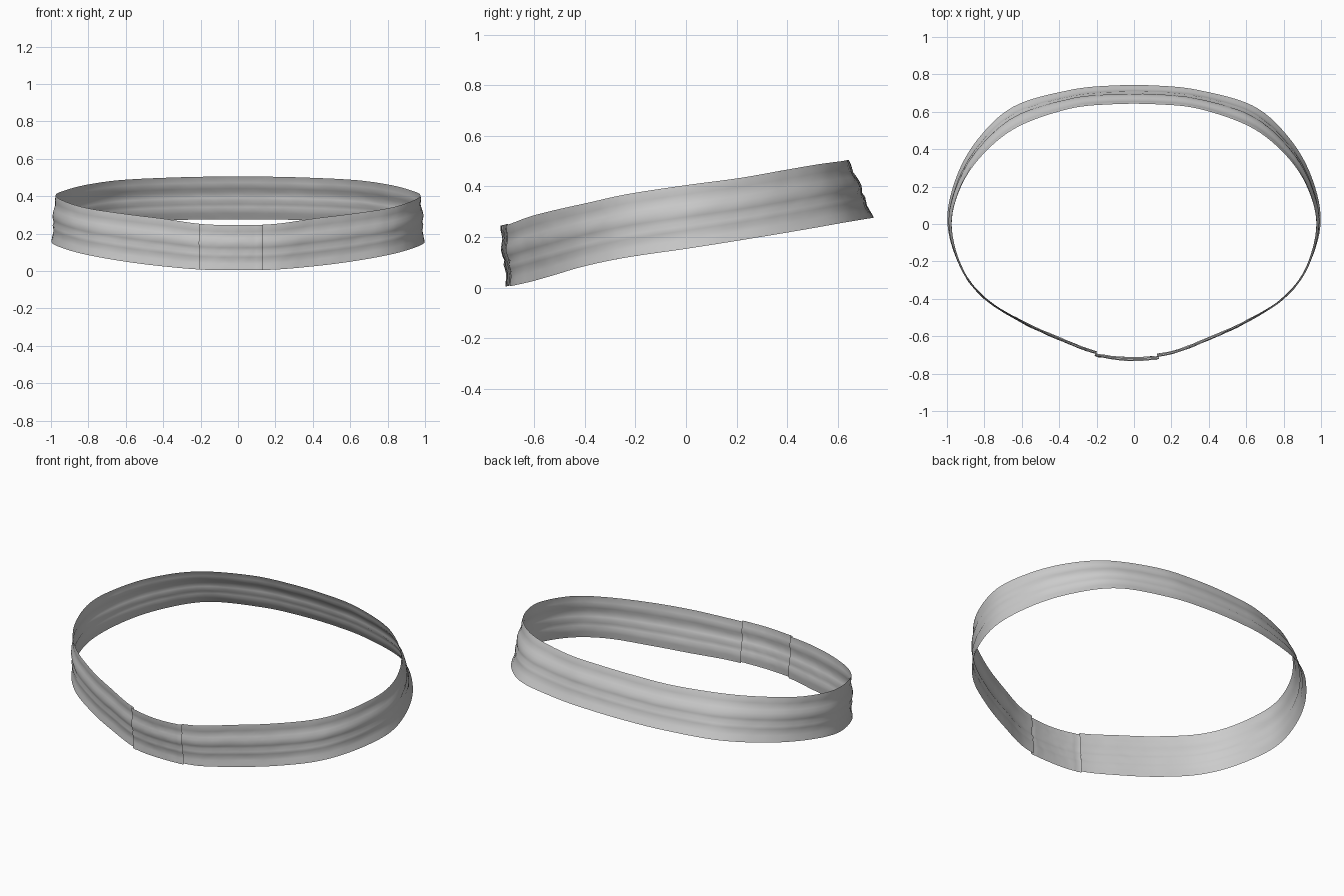
import bpy
import math
import random
from mathutils import Vector

random.seed(4)
if "Cube" in bpy.data.objects:
    bpy.data.objects.remove(bpy.data.objects["Cube"], do_unlink=True)

# One grey cloth colour
cloth = bpy.data.materials.new("grey cloth")
cloth.use_nodes = True
GREY = (0.6, 0.6, 0.6, 1)
cloth.diffuse_color = GREY
cloth.node_tree.nodes["Principled BSDF"].inputs["Base Color"].default_value = GREY

# Left half of the band, front centre to back: top edge, then bottom edge
HALF = [
    ((0, -.722, .245), (0, -.702, .005)),
    ((.2, -.695, .252), (.2, -.683, .008)),
    ((.4, -.62, .28), (.4, -.608, .025)),
    ((.6, -.525, .305), (.6, -.52, .05)),
    ((.8, -.39, .335), (.8, -.4, .085)),
    ((.92, -.23, .37), (.93, -.23, .12)),
    ((.975, 0, .405), (.998, .01, .155)),
    ((.92, .21, .433), (.95, .25, .193)),
    ((.8, .38, .463), (.83, .46, .228)),
    ((.62, .52, .487), (.64, .63, .258)),
    ((.35, .615, .5), (.35, .715, .272)),
    ((.12, .64, .505), (.12, .74, .276)),
]


def mirrored(p):
    return (-p[0], p[1], p[2])


LOOP = HALF + [(mirrored(a), mirrored(b)) for a, b in reversed(HALF[1:])]
COUNT = len(LOOP)

# Outward swell of the soft folds, bottom to top
FOLDS = [0, -.002, -.005, -.006, -.003, .001, -.004, .003, .006, .005, .001, -.003, -.001, .001, 0]
ROWS = len(FOLDS) - 1


def edge_point(s, edge):
    """Smooth closed curve through the stations of one edge."""
    i = math.floor(s)
    t = s - i
    a, b, c, d = (Vector(LOOP[(i + k) % COUNT][edge]) for k in (-1, 0, 1, 2))
    return (b * 2 + (c - a) * t + (a * 2 - b * 5 + c * 4 - d) * t * t
            + (b * 3 - a - c * 3 + d) * t ** 3) / 2


def band(name, start, end, columns, lift, hem):
    """Thin folded sheet following the loop from start to end."""
    verts, faces = [], []
    for c in range(columns + 1):
        s = start + (end - start) * c / columns
        top, low = edge_point(s, 0), edge_point(s, 1)
        run = edge_point(s + .02, 1) - edge_point(s - .02, 1)
        out = Vector((run.y, -run.x, 0)).normalized()
        raised = lift + (hem if c in (1, columns - 1) else 0)
        for r, fold in enumerate(FOLDS):
            crease = random.uniform(-.001, .001) if 0 < r < ROWS else 0
            verts.append(low.lerp(top, r / ROWS) + out * (raised + fold + crease))
    for c in range(columns):
        for r in range(ROWS):
            a = c * (ROWS + 1) + r
            b = a + ROWS + 1
            faces.append((a, b, b + 1, a + 1))
    mesh = bpy.data.meshes.new(name)
    mesh.from_pydata(verts, [], faces)
    mesh.materials.append(cloth)
    mesh.shade_smooth()
    obj = bpy.data.objects.new(name, mesh)
    bpy.context.collection.objects.link(obj)
    return obj


# Long strap round the sides and back
band("waist_strap", .62, COUNT - 1.0, 150, 0, 0)
# Slightly raised keeper loop across the front
band("front_keeper", -1.03, .66, 20, .011, .003)
